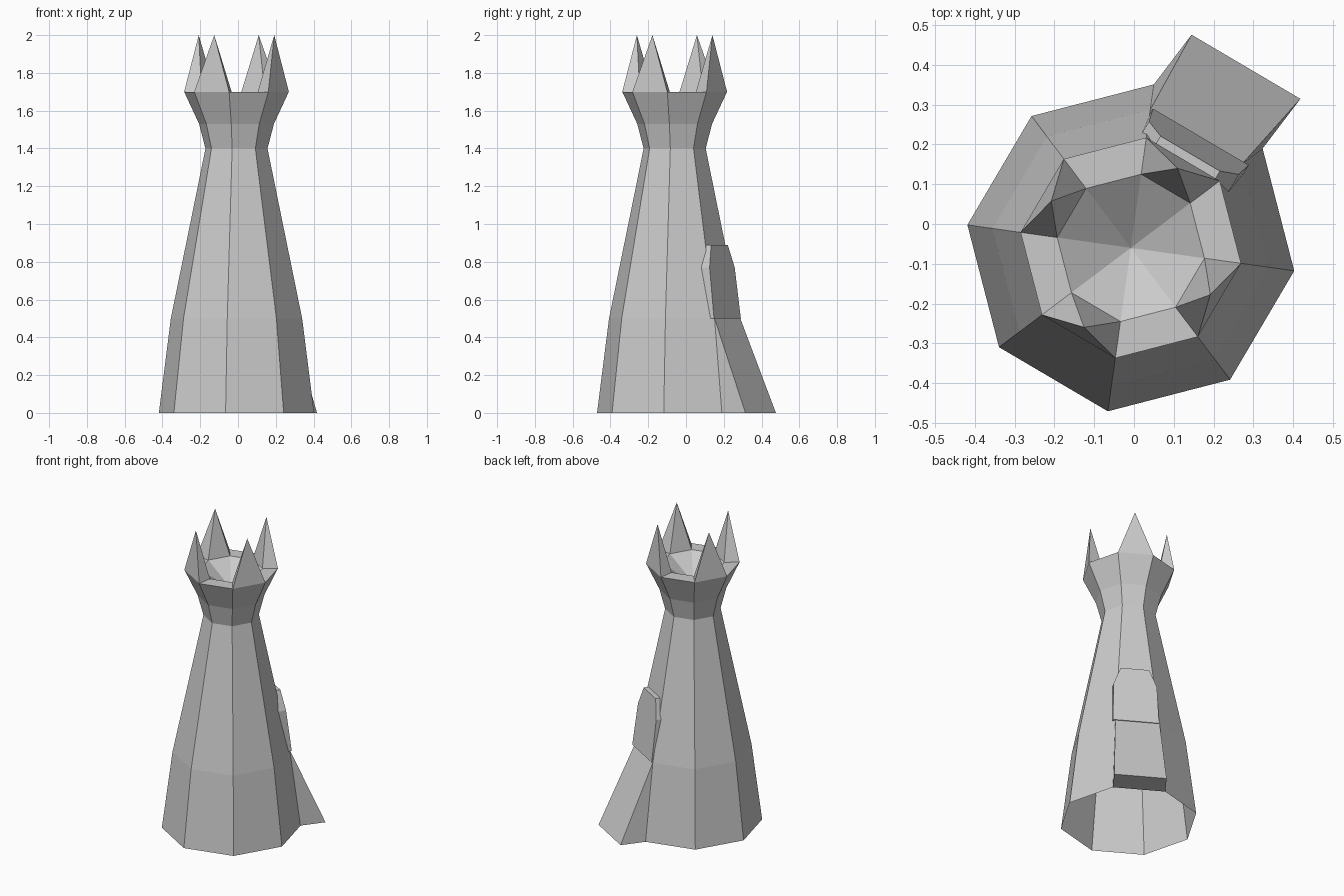
import bpy
from math import sin, cos, radians

if "Cube" in bpy.data.objects:
    bpy.data.objects.remove(bpy.data.objects["Cube"])

CX, CY = -0.008, -0.06      # tower axis
N, A0 = 8, -8               # sides, angle of first corner


def polar(r, deg, z):
    a = radians(deg)
    return (CX + r * cos(a), CY + r * sin(a), z)


def corner(r, i, z):
    return polar(r, A0 + i * 360 / N, z)


def local(u, v, z):
    """u runs along the door side, v outwards from the tower axis."""
    a = radians(A0 + 67.5)
    return (CX + u * sin(a) + v * cos(a), CY - u * cos(a) + v * sin(a), z)


def make(name, verts, faces):
    me = bpy.data.meshes.new(name)
    me.from_pydata(verts, [], faces)
    ob = bpy.data.objects.new(name, me)
    bpy.context.collection.objects.link(ob)
    return ob


# Tower shell, open below, with flared rim and sunken roof
profile = [(0.415, 0), (0.351, 0.5), (0.213, 1.17), (0.166, 1.4),
           (0.2, 1.53), (0.28, 1.7), (0.187, 1.7)]
verts = [corner(r, i, z) for r, z in profile for i in range(N)]
faces = [(k * N + i, k * N + (i + 1) % N, (k + 1) * N + (i + 1) % N, (k + 1) * N + i)
         for k in range(len(profile) - 1) for i in range(N)]
last = (len(profile) - 1) * N
verts.append((CX, CY, 1.57))
faces += [(last + i, last + (i + 1) % N, len(verts) - 1) for i in range(N)]
make("tower", verts, faces)

# Crown spikes on every other rim segment
for k in range(0, N, 2):
    i, j = k - 1, k
    v = [corner(0.28, i, 1.7), corner(0.28, j, 1.7),
         corner(0.187, j, 1.7), corner(0.187, i, 1.7),
         polar(0.232, A0 + (k - 0.5) * 45, 2.0)]
    make(f"crown_spike_{k // 2 + 1}", v,
         [(0, 1, 4), (1, 2, 4), (2, 3, 4), (3, 0, 4)])

# Entrance ramp: wedge from the wall edge at z = 0.5 to the ground
b0, b1 = corner(0.415, 1, 0), corner(0.415, 2, 0)
t0, t1 = corner(0.351, 1, 0.5), corner(0.351, 2, 0.5)
o0, o1 = [(p[0] + 0.095, p[1] + 0.125, 0) for p in (b0, b1)]
make("ramp", [b0, b1, o0, o1, t0, t1],
     [(2, 3, 5, 4), (0, 2, 4), (1, 5, 3), (0, 1, 3, 2)])

# Door slab with chamfered top, leaning back with the wall
outline = [(-0.13, 0.33, 0.5), (0.15, 0.33, 0.5), (0.14, 0.297, 0.77),
           (0.095, 0.28, 0.89), (-0.078, 0.28, 0.89), (-0.122, 0.297, 0.77)]
n = len(outline)
verts = [local(*p) for p in outline] + [local(u, 0.24, z) for u, v, z in outline]
faces = [tuple(range(n)), tuple(range(2 * n - 1, n - 1, -1))]
faces += [(i, i + n, (i + 1) % n + n, (i + 1) % n) for i in range(n)]
door = make("door", verts, faces)

# Consistent outward normals
import bmesh
for ob in (door, bpy.data.objects["ramp"]):
    bm = bmesh.new()
    bm.from_mesh(ob.data)
    bmesh.ops.recalc_face_normals(bm, faces=bm.faces)
    bm.to_mesh(ob.data)
    bm.free()
